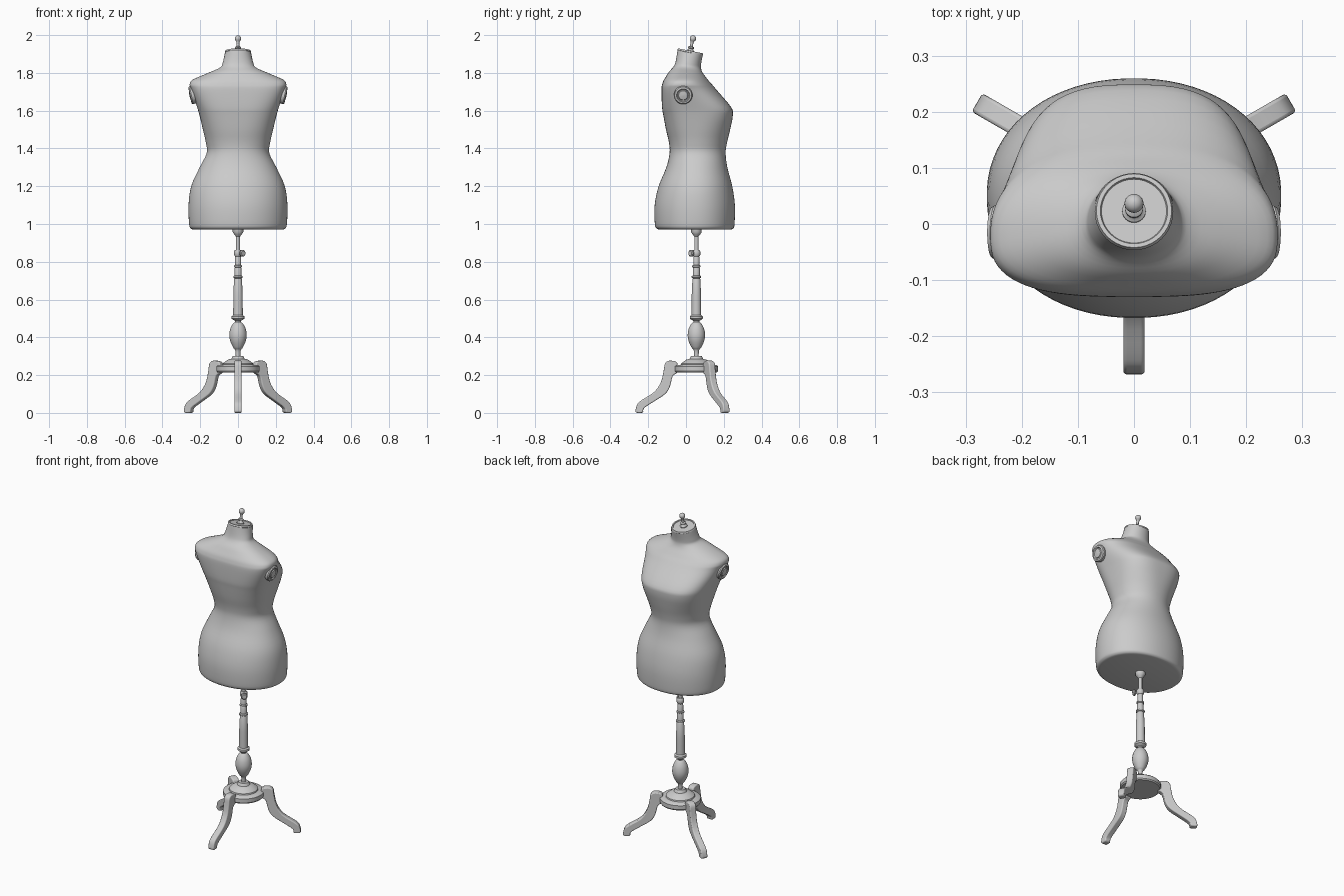
import bpy, math
from mathutils import Vector

if "Cube" in bpy.data.objects:
    bpy.data.objects.remove(bpy.data.objects["Cube"])

AXIS_Y = 0.055  # stand centre


def make(name, verts, faces, angle=35):
    me = bpy.data.meshes.new(name)
    me.from_pydata(verts, [], faces)
    ob = bpy.data.objects.new(name, me)
    bpy.context.collection.objects.link(ob)
    bpy.ops.object.select_all(action='DESELECT')
    ob.select_set(True)
    bpy.context.view_layer.objects.active = ob
    bpy.ops.object.mode_set(mode='EDIT')
    bpy.ops.mesh.select_all(action='SELECT')
    bpy.ops.mesh.normals_make_consistent(inside=False)
    bpy.ops.object.mode_set(mode='OBJECT')
    bpy.ops.object.shade_smooth_by_angle(angle=math.radians(angle))
    return ob


def skin(rings):
    """Closed loft through equal-length rings, capped at both ends."""
    n = len(rings[0])
    verts = [p for r in rings for p in r]
    faces = [(i * n + j, i * n + (j + 1) % n, (i + 1) * n + (j + 1) % n, (i + 1) * n + j)
             for i in range(len(rings) - 1) for j in range(n)]
    faces.append(tuple(range(n)))
    faces.append(tuple(range(len(verts) - n, len(verts))))
    return verts, faces


def spline(pts, steps, closed=False):
    """Catmull-Rom through tuples of any length."""
    n, out = len(pts), []
    get = (lambda i: pts[i % n]) if closed else (lambda i: pts[max(0, min(n - 1, i))])
    for i in range(n if closed else n - 1):
        a, b, c, d = (get(i + k) for k in (-1, 0, 1, 2))
        for s in range(steps):
            t = s / steps
            out.append(tuple(0.5 * (2 * q + (r - p) * t + (2 * p - 5 * q + 4 * r - w) * t * t
                                    + (3 * q - p - 3 * r + w) * t ** 3)
                             for p, q, r, w in zip(a, b, c, d)))
    if not closed:
        out.append(pts[-1])
    return out


def lathe(name, profile, loc, axis=(0, 0, 1), segs=40):
    rot = Vector((0, 0, 1)).rotation_difference(Vector(axis))
    rings = [[Vector(loc) + rot @ Vector((r * math.cos(2 * math.pi * k / segs),
                                          r * math.sin(2 * math.pi * k / segs), z))
              for k in range(segs)] for r, z in ((max(r, 0.0005), z) for r, z in profile)]
    return make(name, *skin(rings))


def bead(r, z, h):
    """Rounded turned ring, bottom to top, centred at height z."""
    return [(r * 0.75, z - h / 2), (r, z - h / 4), (r, z + h / 4), (r * 0.75, z + h / 2)]


def ball(r, z, n=10):
    return [(r * math.sin(math.pi * i / n), z - r * math.cos(math.pi * i / n)) for i in range(n + 1)]


def bump(z, centre, below, above):
    return math.exp(-((z - centre) / (below if z < centre else above)) ** 2)


# Torso: height, half width, back y, bust y
sections = [
    (0.970, 0.235, -0.140, 0.235), (0.976, 0.250, -0.155, 0.250), (1.000, 0.259, -0.165, 0.257),
    (1.100, 0.262, -0.166, 0.259), (1.200, 0.248, -0.145, 0.245), (1.300, 0.203, -0.104, 0.219),
    (1.375, 0.166, -0.087, 0.210), (1.430, 0.170, -0.090, 0.217), (1.500, 0.186, -0.106, 0.234),
    (1.575, 0.204, -0.120, 0.248), (1.620, 0.217, -0.127, 0.238), (1.710, 0.247, -0.130, 0.162),
    (1.740, 0.256, -0.126, 0.137), (1.765, 0.238, -0.116, 0.115), (1.800, 0.155, -0.092, 0.090),
    (1.827, 0.094, -0.066, 0.080), (1.855, 0.080, -0.054, 0.080), (1.908, 0.069, -0.045, 0.089),
]
rings = []
for z, hw, y0, y1 in spline(sections, 4):
    yc = 0.05 - 0.07 * bump(z, 1.75, 0.15, 0.15)   # widest line moves back at the shoulders
    nb = 2.1 + bump(z, 1.70, 0.2, 0.08)            # squarer back near the shoulder blades
    nf = 2.1 + 0.7 * bump(z, 1.60, 0.11, 0.11)     # squarer front at the bust
    tilt = 0.2 * max(0, (z - 1.78) / 0.128)        # neck leans
    ring = []
    for k in range(72):
        t = 2 * math.pi * (k + 0.5) / 72
        c, s = math.cos(t), math.sin(t)
        e, reach = (2 / nf, y1 - yc) if s > 0 else (2 / nb, yc - y0)
        y = yc + reach * math.copysign(abs(s) ** e, s)
        ring.append((hw * math.copysign(abs(c) ** e, c), y, z - tilt * (y - 0.022)))
    rings.append(ring)
make("torso", *skin(rings), angle=50)

# Neck cap with rim, and finial leaning with the neck
neck, lean = (0, 0.022, 1.908), (0, 0.2, 1)
lathe("neck_cap", [(0.064, -0.01), (0.070, 0), (0.067, 0.009), (0.060, 0.009), (0.058, 0.005),
                   (0, 0.005)], neck, lean)
lathe("neck_finial", bead(0.021, 0.007, 0.012) + bead(0.016, 0.026, 0.012)
      + [(0.008, 0.034), (0.007, 0.048)] + ball(0.017, 0.075)[2:], neck, lean, 24)

# Armhole plates
plate = [(0.046, -0.02), (0.049, 0.003), (0.045, 0.009), (0.035, 0.011), (0.031, 0.006),
         (0.027, 0.006), (0.024, 0.011), (0, 0.014)]
for side, label in ((1, "right"), (-1, "left")):
    lathe("arm_plate_" + label, plate, (side * 0.244, -0.015, 1.683), (side, 0, -0.2))

# Turned pole
base = (0, AXIS_Y, 0)
lathe("upper_rod", [(0.011, 0.83), (0.011, 0.934), (0.020, 0.945), (0.028, 0.957), (0.028, 0.975)],
      base, segs=28)
lathe("clamp_collar", bead(0.021, 0.846, 0.035), base, segs=28)
lathe("clamp_screw", [(0.006, 0), (0.006, 0.026)] + bead(0.018, 0.036, 0.016),
      (0, AXIS_Y, 0.845), (0.65, -0.76, 0), 20)
lathe("turned_pole", [(0.012, 0.47), (0.017, 0.488)] + bead(0.034, 0.505, 0.025)
      + [(0.025, 0.57), (0.025, 0.62), (0.021, 0.708)] + bead(0.025, 0.720, 0.015)
      + [(0.018, 0.766)] + bead(0.022, 0.776, 0.014) + [(0.016, 0.825), (0.012, 0.832)], base)
lathe("pole_bulb", spline([(0.012, 0.482), (0.025, 0.474), (0.040, 0.447), (0.046, 0.412), (0.041, 0.380),
                           (0.026, 0.347), (0.014, 0.330), (0.012, 0.29)], 4), base)

# Stepped base disc
lathe("base_disc", [(0.028, 0.302), (0.036, 0.286), (0.055, 0.281), (0.080, 0.262), (0.082, 0.255),
                    (0.108, 0.252), (0.115, 0.246), (0.115, 0.222), (0.110, 0.215)], base, segs=56)

# Three curved legs, outline given as (radius, z)
outline = [(0.100, 0.215), (0.100, 0.260), (0.115, 0.273), (0.145, 0.276), (0.166, 0.262), (0.173, 0.225),
           (0.187, 0.165), (0.222, 0.112), (0.286, 0.070), (0.310, 0.050), (0.320, 0.025), (0.320, 0.002),
           (0.284, 0.001), (0.277, 0.025), (0.225, 0.060), (0.165, 0.100), (0.140, 0.140), (0.125, 0.195)]
curve = spline(outline, 3, closed=True)
for i in range(3):
    a = math.radians(120 * i - 90)
    ca, sa = math.cos(a), math.sin(a)
    sides = [[(r * ca - w * sa, AXIS_Y + r * sa + w * ca, max(z, 0)) for r, z in curve]
             for w in (-0.019, 0.019)]
    leg = make("leg_%d" % (i + 1), *skin(sides))
    bev = leg.modifiers.new("rounding", 'BEVEL')
    bev.width, bev.segments = 0.006, 3
    bev.limit_method, bev.angle_limit = 'ANGLE', math.radians(50)
